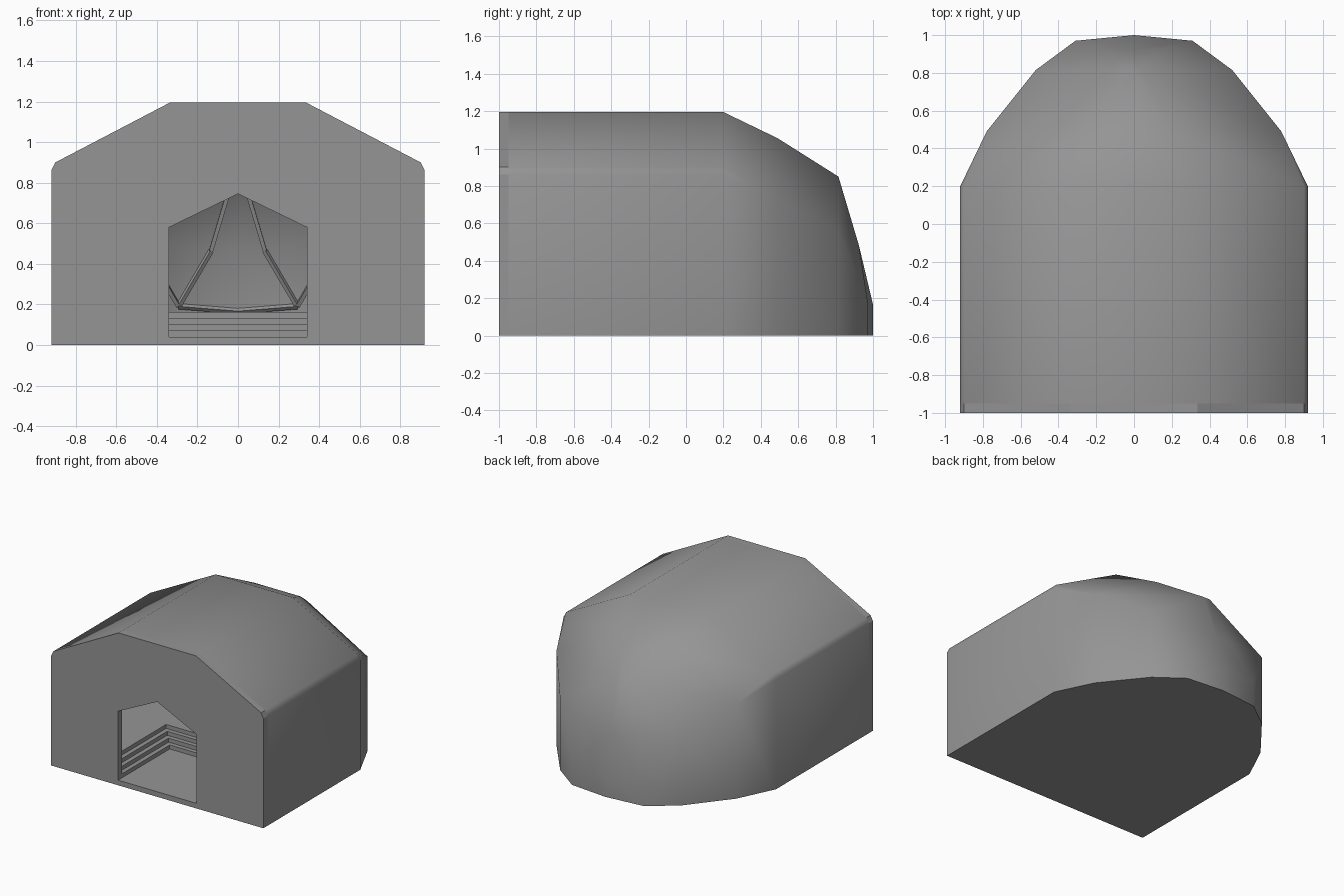
import bpy, bmesh, math
from mathutils import Vector

cube = bpy.data.objects.get("Cube")
if cube:
    bpy.data.objects.remove(cube, do_unlink=True)

grey = bpy.data.materials.new("plain_grey")
grey.use_nodes = True
grey.diffuse_color = (0.3, 0.3, 0.3, 1)
grey.node_tree.nodes["Principled BSDF"].inputs["Base Color"].default_value = (0.3, 0.3, 0.3, 1)


def finish(name, bm, thickness=0, angle=None):
    """Turn a half mesh into a mirrored object, optionally thickened and smoothed."""
    bmesh.ops.remove_doubles(bm, verts=bm.verts, dist=1e-4)
    bmesh.ops.recalc_face_normals(bm, faces=bm.faces)
    mesh = bpy.data.meshes.new(name)
    bm.to_mesh(mesh)
    bm.free()
    mesh.materials.append(grey)
    obj = bpy.data.objects.new(name, mesh)
    bpy.context.collection.objects.link(obj)
    bpy.ops.object.select_all(action="DESELECT")
    obj.select_set(True)
    bpy.context.view_layer.objects.active = obj
    obj.modifiers.new("mirror", "MIRROR")
    if thickness:
        solid = obj.modifiers.new("thickness", "SOLIDIFY")
        solid.thickness = thickness
        solid.offset = -1
    for mod in list(obj.modifiers):
        bpy.ops.object.modifier_apply(modifier=mod.name)
    if angle:
        bpy.ops.object.shade_smooth_by_angle(angle=math.radians(angle))


def half_prism(name, outline, offset):
    """Extrude a half outline and leave it open on the mirror plane."""
    bm = bmesh.new()
    face = bm.faces.new([bm.verts.new(p) for p in outline])
    ext = bmesh.ops.extrude_face_region(bm, geom=[face], use_keep_orig=True)
    moved = [v for v in ext["geom"] if isinstance(v, bmesh.types.BMVert)]
    bmesh.ops.translate(bm, vec=offset, verts=moved)
    middle = [f for f in bm.faces if all(abs(v.co.x) < 1e-5 for v in f.verts)]
    bmesh.ops.delete(bm, geom=middle, context="FACES_ONLY")
    finish(name, bm)


# Cross-sections of the hall: y, half width, eave height, ridge half width, ridge height
FRONT, WALL = -1.0, 0.05
sections = [
    (FRONT + WALL, 0.92, 0.86, 0.335, 1.195),
    (0.2, 0.92, 0.86, 0.335, 1.195),
    (0.49, 0.78, 0.74, 0.2, 1.055),
    (0.815, 0.52, 0.55, 0.03, 0.85),
]
rows = []
for i, (y, w, eave, rw, top) in enumerate(sections):
    chamfer = (0.9, y, 0.9) if i < 2 else (w, y, eave)
    rows.append([(w, y, 0), (w, y, eave), chamfer, (rw, y, top), (0, y, top)])
# Closing row of the rounded end
foot = (0.31, 0.97, 0.19)
rows.append([(0.31, 0.97, 0), foot, foot, (0.14, 0.925, 0.48), (0, 0.925, 0.48)])
tail_low, tail = (0, 1, 0), (0, 1, 0.165)

bm = bmesh.new()


def add_face(points):
    """Add a face, skipping strips where the eave chamfer has run out."""
    unique = list(dict.fromkeys(points))
    if len(unique) > 2:
        bm.faces.new([bm.verts.new(p) for p in unique])


for a, b in zip(rows, rows[1:]):
    for j in range(4):
        add_face([a[j], b[j], b[j + 1], a[j + 1]])
end = rows[-1]
add_face([end[0], tail_low, tail, foot])
add_face([foot, tail, end[4], end[3]])
finish("hall_shell", bm, thickness=0.035, angle=62)

# Front wall with gabled doorway
wall = [(0, 0), (0.92, 0), (0.92, 0.86), (0.9, 0.9), (0.335, 1.195), (0, 1.195),
        (0, 0.745), (0.34, 0.58), (0.34, 0.04), (0, 0.04)]
half_prism("front_wall", [(x, FRONT, z) for x, z in wall], (0, WALL, 0))

# Floor and stepped platform around the sunken aisle
plan = [(r[0][0] - 0.012, min(r[0][1], 0.96)) for r in rows] + [(0, 0.985)]
half_prism("floor", [(0, FRONT + WALL, 0)] + [(x, y, 0) for x, y in plan], (0, 0, 0.04))
STEPS, RISE, TREAD = 4, 0.031, 0.035
for k in range(STEPS):
    side, back = 0.34 + k * TREAD, -0.36 + k * TREAD
    z = 0.04 + k * RISE
    outline = [(side, FRONT + WALL)] + plan + [(0, back), (side, back)]
    half_prism(f"platform_step_{k + 1}", [(x, y, z) for x, y in outline], (0, 0, RISE))


# Ribs following the inside folds of the rounded end
def inside(p):
    centre = Vector((0, 0.2, 0.2))
    return centre + (Vector(p) - centre) * 0.945


def rib(name, points, size=0.014):
    bm = bmesh.new()
    for a, b in zip(points, points[1:]):
        a, b = inside(a), inside(b)
        turn = (b - a).to_track_quat("Z", "Y").to_matrix().to_4x4()
        turn.translation = (a + b) / 2
        made = bmesh.ops.create_cone(bm, cap_ends=True, segments=4, radius1=size, radius2=size,
                                     depth=(b - a).length)
        bmesh.ops.transform(bm, matrix=turn, verts=made["verts"])
    finish(name, bm)


rib("ridge_ribs", [r[3] for r in rows[1:]] + [foot])
rib("eave_ribs", [r[1] for r in rows[1:]])
rib("base_rib", [foot, tail])
